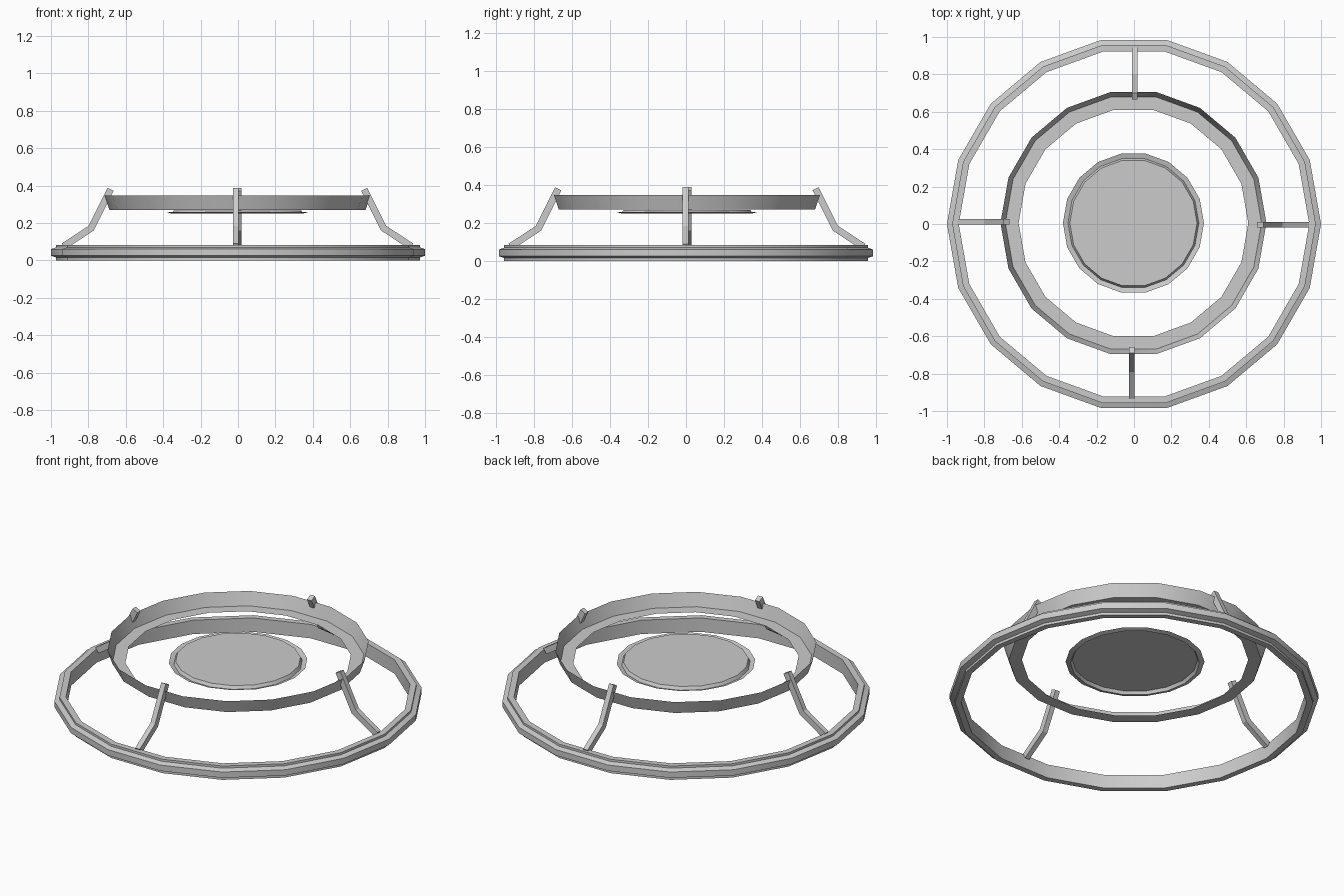
import bpy, bmesh
from math import cos, sin, pi, radians
from mathutils import Matrix, Vector

cube = bpy.data.objects.get("Cube")
if cube:
    bpy.data.objects.remove(cube, do_unlink=True)

SIDES = 18
INNER_CENTRE = Vector((-0.003, 0.005, 0))

grey = bpy.data.materials.new("plain_grey")
grey.diffuse_color = (0.6, 0.6, 0.6, 1)
grey.use_nodes = True
grey.node_tree.nodes["Principled BSDF"].inputs["Base Color"].default_value = (0.6, 0.6, 0.6, 1)


def finish(name, bm, smooth=True):
    """Turn a bmesh into a grey object."""
    mesh = bpy.data.meshes.new(name)
    bm.to_mesh(mesh)
    bm.free()
    mesh.materials.append(grey)
    obj = bpy.data.objects.new(name, mesh)
    bpy.context.collection.objects.link(obj)
    if smooth:
        bpy.ops.object.select_all(action='DESELECT')
        obj.select_set(True)
        bpy.context.view_layer.objects.active = obj
        bpy.ops.object.shade_smooth_by_angle(angle=radians(25))
    return obj


def lathe(name, profile, closed=False, cap=False):
    """Revolve (radius, height) points, listed from the inside top outward and down."""
    bm = bmesh.new()
    loops = []
    for r, z in profile:
        loops.append([bm.verts.new((r * cos(2 * pi * i / SIDES), r * sin(2 * pi * i / SIDES), z))
                      for i in range(SIDES)])
    pairs = list(zip(loops, loops[1:]))
    if closed:
        pairs.append((loops[-1], loops[0]))
    for a, b in pairs:
        for i in range(SIDES):
            j = (i + 1) % SIDES
            bm.faces.new((a[i], b[i], b[j], a[j]))
    if cap:
        bm.faces.new(loops[0])
    return finish(name, bm)


# Base ring with a bevelled outer band
lathe("base_ring", [(0.937, 0.083), (0.972, 0.083), (0.972, 0.07), (1, 0.06),
                    (1, 0.025), (0.972, 0.015), (0.972, 0), (0.937, 0)], closed=True)

# Raised ring: thin sloping wall with an inward ledge at its foot
raised_ring = lathe("raised_ring", [(0.614, 0.27), (0.685, 0.27), (0.711, 0.347)])
raised_ring.location = INNER_CENTRE

# Central plate with a shallow step and a narrow rim
plate = lathe("central_plate", [(0.34, 0.268), (0.35, 0.25), (0.377, 0.258)], cap=True)
plate.location = INNER_CENTRE


def strut(name, angle, width=0.03, thick=0.036):
    """Bent bar from the base ring up past the raised ring."""
    path = [Vector((0.93, 0.075)), Vector((0.782, 0.172)), Vector((0.678, 0.38))]
    dirs = [(b - a).normalized() for a, b in zip(path, path[1:])]
    normals = [Vector((d.y, -d.x)) for d in dirs]
    mitre = (normals[0] + normals[1]).normalized()
    mitre /= mitre.dot(normals[0])
    bm = bmesh.new()
    rings = []
    for p, n in zip(path, (normals[0], mitre, normals[1])):
        ring = []
        for s, side in ((-1, -1), (1, -1), (1, 1), (-1, 1)):
            q = p + n * s * thick / 2
            ring.append(bm.verts.new((q.x, side * width / 2 - 0.008, q.y)))
        rings.append(ring)
    for a, b in zip(rings, rings[1:]):
        for i in range(4):
            j = (i + 1) % 4
            bm.faces.new((a[i], a[j], b[j], b[i]))
    bm.faces.new(rings[0])
    bm.faces.new(rings[-1])
    bmesh.ops.recalc_face_normals(bm, faces=bm.faces)
    bmesh.ops.rotate(bm, verts=bm.verts, matrix=Matrix.Rotation(angle, 3, 'Z'))
    finish(name, bm, smooth=False).location = INNER_CENTRE


# Four struts, a quarter turn apart
for k, side in enumerate(("left", "back", "right", "front")):
    strut(side + "_strut", k * pi / 2)
